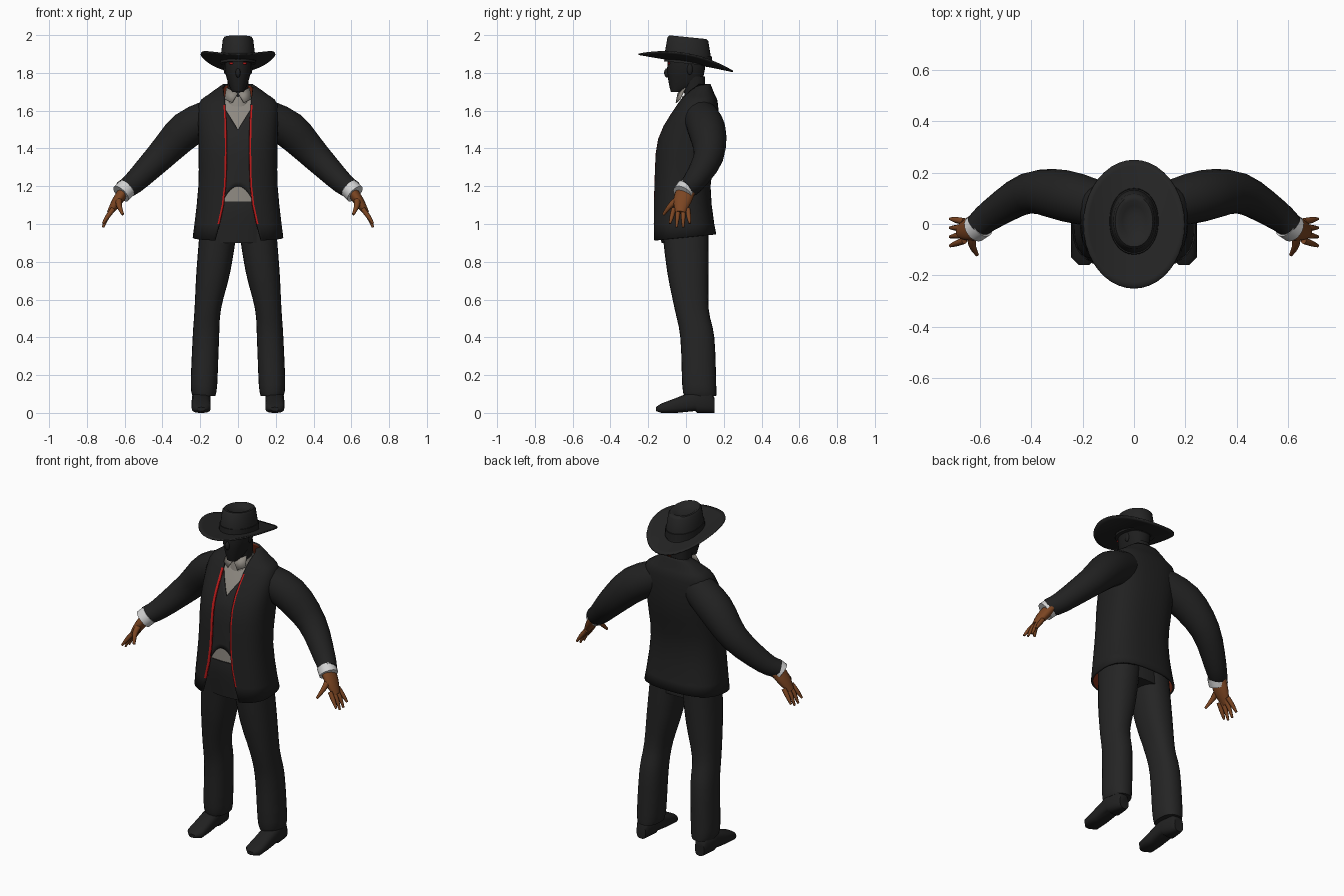
import bpy, bmesh, math
from mathutils import Matrix, Vector

if "Cube" in bpy.data.objects:
    bpy.data.objects.remove(bpy.data.objects["Cube"])

RIGHT, BACK, UP = Vector((1, 0, 0)), Vector((0, 1, 0)), Vector((0, 0, 1))


def material(name, red, green=None, blue=None):
    # a single value makes a grey
    colour = (red, green or red, blue or red, 1)
    mat = bpy.data.materials.new(name)
    mat.use_nodes = True
    mat.diffuse_color = colour
    mat.node_tree.nodes["Principled BSDF"].inputs["Base Color"].default_value = colour
    return mat


cloth = material("black cloth", .015)
charcoal = material("charcoal cloth", .018)
dark_face = material("dark face", .013)
linen = material("grey linen", .27, .25, .22)
white = material("white cuff", .65)
skin = material("brown skin", .2, .06, .016)
trim = material("red trim", .5, .01, .01)
lining = material("rust lining", .22, .03, .01)


def smooth(keys, steps=3):
    # Catmull-Rom curve through key tuples of any length
    keys = [Vector(k) for k in keys]
    result = []
    for i in range(len(keys) - 1):
        before, start, end = keys[max(i - 1, 0)], keys[i], keys[i + 1]
        after = keys[min(i + 2, len(keys) - 1)]
        for step in range(steps):
            t = step / steps
            linear = end - before
            square = before * 2 - start * 5 + end * 4 - after
            cubic = start * 3 - before - end * 3 + after
            result.append(start + (linear * t + square * t * t + cubic * t ** 3) / 2)
    return result + [keys[-1]]


def signed_power(value, exponent):
    return math.copysign(abs(value) ** exponent, value)


def section(centre, u, v, half_u, half_v, power=2, count=20):
    # superellipse ring in the plane of u and v
    ring = []
    for i in range(count):
        t = math.tau * i / count
        across = half_u * signed_power(math.sin(t), 2 / power)
        along = half_v * signed_power(math.cos(t), 2 / power)
        ring.append(centre + u * across - v * along)
    return ring


def oval(z, front, back, half, x=0, power=2.3, count=24):
    centre = Vector((x, (front + back) / 2, z))
    return section(centre, RIGHT, BACK, half, (back - front) / 2, power, count)


def finish(name, bm, mat, mirror=False, thick=0):
    mesh = bpy.data.meshes.new(name)
    bm.to_mesh(mesh)
    bm.free()
    mesh.materials.append(mat)
    mesh.polygons.foreach_set("use_smooth", [True] * len(mesh.polygons))
    mesh.set_sharp_from_angle(angle=math.radians(45))
    ob = bpy.data.objects.new(name, mesh)
    bpy.context.collection.objects.link(ob)
    if thick:
        solid = ob.modifiers.new("thickness", "SOLIDIFY")
        solid.thickness = thick
        solid.offset = -1
    if mirror:
        ob.modifiers.new("mirror", "MIRROR")
    return ob


def loft(name, rings, mat, cap=True, closed=True, **options):
    bm = bmesh.new()
    rows = [[bm.verts.new(point) for point in ring] for ring in rings]
    count = len(rows[0])
    for low, high in zip(rows, rows[1:]):
        for j in range(count if closed else count - 1):
            k = (j + 1) % count
            bm.faces.new((low[j], low[k], high[k], high[j]))
    if cap and closed:
        bm.faces.new(rows[0][::-1])
        bm.faces.new(rows[-1])
        bmesh.ops.recalc_face_normals(bm, faces=bm.faces)
    return finish(name, bm, mat, **options)


def limb(name, keys, mat, flat=1, count=14):
    # mirrored tube along keys of x, y, z, radius; flat widens it front to back
    path = smooth(keys)
    points = [Vector(key[:3]) for key in path]
    rings = []
    for i, key in enumerate(path):
        ahead = points[min(i + 1, len(points) - 1)] - points[max(i - 1, 0)]
        ahead.normalize()
        depth = (BACK - ahead * ahead.dot(BACK)).normalized()
        rings.append(section(points[i], ahead.cross(depth), depth, key[3], key[3] * flat, 2, count))
    return loft(name, rings, mat, mirror=True)


def ball(name, centre, size, mat, **options):
    bm = bmesh.new()
    place = Matrix.LocRotScale(Vector(centre), None, Vector(size))
    bmesh.ops.create_uvsphere(bm, u_segments=12, v_segments=8, radius=1, matrix=place)
    return finish(name, bm, mat, **options)


# Jacket shell, open at the front: height, front, back, half width
torso = smooth([(.93, -.18, .16, .24), (1.2, -.17, .13, .21), (1.45, -.15, .17, .21),
                (1.63, -.05, .17, .21), (1.69, 0, .15, .15), (1.74, .05, .13, .08)])
columns, boxy = 30, 2.6


def torso_front(z):
    for low, high in zip(torso, torso[1:]):
        if z <= high[0]:
            return low.lerp(high, (z - low[0]) / (high[0] - low[0]))[1]


rings = []
for z, front, back, half in torso:
    gap = min(.06 + .6 * abs(1.4 - z) ** 3, half * .9)
    edge, inner = (math.asin((width / half) ** (boxy / 2)) for width in (gap, min(gap + .01, half)))
    angles = [edge]
    angles += [inner + (math.tau - 2 * inner) * k / columns for k in range(columns + 1)]
    angles.append(math.tau - edge)
    ring = []
    for t in angles:
        y = (front + back) / 2 - (back - front) / 2 * signed_power(math.cos(t), 2 / boxy)
        ring.append(Vector((half * signed_power(math.sin(t), 2 / boxy), y, z)))
    rings.append(ring)
for point in rings[0]:
    point.z += point.y / 10
jacket = loft("jacket", rings, cloth, closed=False, thick=.012)
jacket.data.materials.append(lining)
jacket.data.materials.append(trim)
jacket.modifiers["thickness"].material_offset = 1
for k, face in enumerate(jacket.data.polygons):
    # red edge along the opening
    if k % (columns + 2) in (0, columns + 1) and 1 < face.center.z < 1.62:
        face.material_index = 2

# Shirt with a tilted collar and two wings
loft("shirt", [oval(z, front + .03, back - .03, half - .03, power=boxy)
               for z, front, back, half in torso if 1.1 < z < 1.67], linen)
rings = []
for z, radius in ((1.65, .07), (1.7, .06), (1.69, .055)):
    ring = oval(z, .04 - radius, .04 + radius, radius, power=2)
    for point in ring:
        point.z += .4 * (point.y - .04)
    rings.append(ring)
loft("shirt_collar", rings, linen, cap=False)
wing = [[Vector((0, -.04, 1.69)), Vector((.06, 0, 1.72))],
        [Vector((.03, -.05, 1.64)), Vector((.07, -.03, 1.66))]]
loft("collar_wing", wing, linen, closed=False, mirror=True, thick=.006)

# Vest with a V neck and a notched hem
rows = []
for k in range(13):
    row = []
    for i in range(-13, 14):
        x = i / 100
        hem = 1.2 - 12 * min(abs(x), .08) ** 2
        neckline = min(1.5 + 1.6 * abs(x), 1.62)
        z = hem + (neckline - hem) * k / 12
        row.append(Vector((x, torso_front(z) + .02 + x * x, z)))
    rows.append(row)
loft("vest", rows, charcoal, closed=False, thick=.006)

# Trousers
loft("trouser_seat", [oval(*key) for key in smooth([
    (.9, -.13, .11, .19), (1.05, -.15, .11, .19), (1.12, -.15, .1, .18)])], charcoal)
loft("trouser_leg", [oval(*key) for key in smooth([
    (1, -.13, .12, .1, .1), (.75, -.1, .12, .09, .13), (.55, -.06, .12, .07, .16),
    (.4, -.03, .15, .07, .17), (.15, -.02, .16, .07, .18), (.09, -.01, .16, .06, .18)])],
    charcoal, mirror=True)

# Shoes, from heel to toe: y, bottom, top, half width
rings = []
for y, bottom, top, half in ((.15, 0, .08, .03), (.13, 0, .12, .04), (.06, 0, .12, .05),
                             (.05, .01, .12, .05), (-.05, 0, .08, .05), (-.13, 0, .05, .05),
                             (-.16, .01, .03, .02)):
    centre = Vector((.195, y, (bottom + top) / 2))
    rings.append(section(centre, RIGHT, UP, half, (top - bottom) / 2, 2.8))
loft("shoe", rings, cloth, mirror=True)

# Sleeves, cuffs and hands
limb("sleeve", [(.12, .07, 1.58, .09), (.27, .11, 1.5, .1), (.41, .12, 1.36, .08),
                (.55, .04, 1.22, .06), (.61, -.01, 1.18, .05)], cloth, count=18)
limb("shirt_cuff", [(.59, 0, 1.19, .053), (.62, -.02, 1.16, .053)], white, count=18)
limb("palm", [(.6, 0, 1.18, .03), (.64, -.02, 1.12, .028), (.68, -.03, 1.06, .015)], skin, flat=1.7)
for i, finger in enumerate(("little", "ring", "middle", "index")):
    root, tip = .01 - .025 * i, .02 - .035 * i
    drop = .98 + .01 * (i - 1.5) ** 2
    limb(finger + "_finger", [(.66, root, 1.08, .013), (.69, (root + tip) / 2, 1.04, .012),
                              (.715, tip, drop, .006)], skin, count=8)
limb("thumb", [(.63, -.03, 1.14, .02), (.63, -.08, 1.1, .015), (.61, -.12, 1.05, .007)], skin, count=8)

# Head
loft("neck", [oval(1.62, 0, .1, .055), oval(1.78, -.02, .1, .055)], dark_face)
loft("head", [oval(*key) for key in smooth([
    (1.7, -.08, -.02, .03), (1.74, -.09, .07, .05), (1.82, -.1, .1, .07), (1.91, -.09, .1, .07)])],
    dark_face)
ball("nose", (0, -.1, 1.8), (.013, .016, .025), dark_face)
ball("eye", (.035, -.09, 1.85), (.012, .006, .006), trim, mirror=True)
ball("ear", (.066, .02, 1.82), (.01, .016, .03), dark_face, mirror=True)

# Hat: brim dips to the back and curls up at the sides
rings = []
for k in range(4, 11):
    reach = k / 40
    ring = oval(1.86, -reach, reach, reach * .78, power=2, count=40)
    for point in ring:
        point.z += 1.2 * point.x ** 2 - .17 * point.y - .1 * max(point.y, 0) ** 2
    rings.append(ring[::-1])
loft("hat_brim", rings, charcoal, cap=False, thick=.008)


def crown(name, keys, mat, **options):
    # keys of height and half width, sloping down to the back
    levels = []
    for z, half in keys:
        ring = oval(z, .01 - half * 1.35, .01 + half * 1.35, half, power=2.1, count=32)
        for point in ring:
            point.z -= point.y / 10
        levels.append(ring)
    loft(name, levels, mat, **options)


crown("hat_crown", [(1.85, .093), (1.9, .09), (1.98, .08), (1.99, .073), (1.99, .06),
                    (1.975, .045), (1.97, .02)], charcoal)
crown("hat_band", [(1.86, .096), (1.9, .094), (1.9, .085)], cloth, cap=False)
